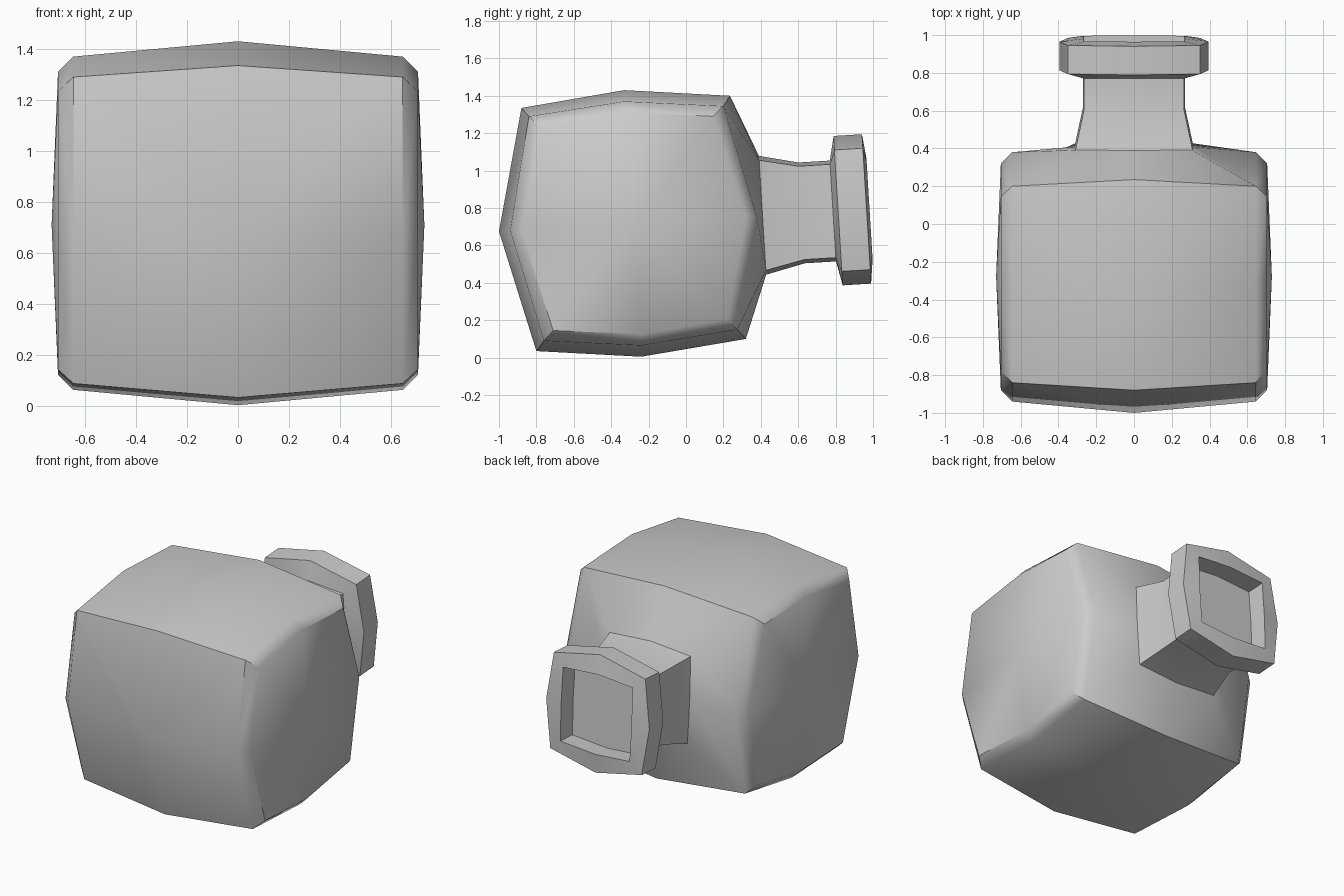
import bpy
import bmesh
import math

cube = bpy.data.objects.get("Cube")
if cube:
    bpy.data.objects.remove(cube, do_unlink=True)

grey = bpy.data.materials.new("plain_grey")
grey.use_nodes = True
GREY = (0.6, 0.6, 0.6, 1)
grey.diffuse_color = GREY
grey.node_tree.nodes["Principled BSDF"].inputs["Base Color"].default_value = GREY

TILT = math.radians(3.5)


def finish(bm, name):
    """Turn a bmesh into a softly shaded object with sharp creases."""
    bmesh.ops.recalc_face_normals(bm, faces=bm.faces)
    mesh = bpy.data.meshes.new(name)
    bm.to_mesh(mesh)
    bm.free()
    mesh.materials.append(grey)
    obj = bpy.data.objects.new(name, mesh)
    bpy.context.collection.objects.link(obj)
    bpy.ops.object.select_all(action="DESELECT")
    obj.select_set(True)
    bpy.context.view_layer.objects.active = obj
    bpy.ops.object.shade_smooth_by_angle(angle=math.radians(42))


def bulged_square(bm, u, corner_x, corner_v, mid_x, mid_v):
    """Eight-point ring across the tilted bottle axis, from top -x corner."""
    flat = [(-corner_x, corner_v), (0, mid_v), (corner_x, corner_v), (mid_x, 0),
            (corner_x, -corner_v), (0, -mid_v), (-corner_x, -corner_v), (-mid_x, 0)]
    s, c = math.sin(TILT), math.cos(TILT)
    return [bm.verts.new((x, u * c - v * s, 0.736 + u * s + v * c)) for x, v in flat]


def bridge(bm, a, b):
    for i in range(len(a)):
        j = (i + 1) % len(a)
        bm.faces.new((a[i], a[j], b[j], b[i]))


def fan(bm, ring, centre):
    tip = bm.verts.new(centre)
    for i in range(len(ring)):
        bm.faces.new((ring[i], ring[(i + 1) % len(ring)], tip))


NECK_BASE = (0.41, 0.31, 0.295, 0.315, 0.318)
NECK_TOP = (0.787, 0.265, 0.25, 0.27, 0.27)

# Body: side profiles (y, z) from front top, round the back, to front middle
centre_profile = [(-0.88, 1.335), (-0.33, 1.43), (0.235, 1.40), None,
                  (0.32, 0.10), (-0.24, 0.005), (-0.80, 0.035), (-1.0, 0.675)]
shoulder_profile = [(-0.84, 1.29), (-0.33, 1.37), (0.20, 1.345), (0.38, 0.75),
                    (0.275, 0.15), (-0.24, 0.065), (-0.76, 0.09), (-0.94, 0.68)]
panel_profile = [(-0.78, 1.235), (-0.30, 1.31), (0.145, 1.29), (0.32, 0.75),
                 (0.22, 0.205), (-0.24, 0.125), (-0.71, 0.145), (-0.88, 0.68)]
bm = bmesh.new()


def profile_ring(x, profile):
    return [p and bm.verts.new((x, *p)) for p in profile]


middle = profile_ring(0, centre_profile)
sides = {}
for side in (-1, 1):
    outer = profile_ring(side * 0.645, shoulder_profile)
    panel = profile_ring(side * 0.705, panel_profile)
    sides[side] = outer
    bridge(bm, outer, panel)
    fan(bm, panel, (side * 0.73, -0.28, 0.71))
    for i in range(8):
        j = (i + 1) % 8
        if 3 not in (i, j):
            bm.faces.new((middle[i], middle[j], outer[j], outer[i]))

# Shoulders run from the body's back edge in to the neck
l, r = sides[-1], sides[1]
back_edge = [l[2], middle[2], r[2], r[3], r[4], middle[4], l[4], l[3]]
bridge(bm, back_edge, bulged_square(bm, *NECK_BASE))
finish(bm, "bottle_body")

# Neck: flared at the base, then straight
bm = bmesh.new()
rings = [bulged_square(bm, *r) for r in
         (NECK_BASE, (0.62, *NECK_TOP[1:]), NECK_TOP)]
for a, b in zip(rings, rings[1:]):
    bridge(bm, a, b)
finish(bm, "bottle_neck")

# Lip: wide collar with a recessed mouth
bm = bmesh.new()
collar = (0.35, 0.325, 0.395, 0.40)
rings = [bulged_square(bm, *r) for r in
         (NECK_TOP, (0.815, *collar), (0.967, *collar),
          (0.983, *NECK_TOP[1:]), (0.85, *NECK_TOP[1:]))]
for a, b in zip(rings, rings[1:]):
    bridge(bm, a, b)
bm.faces.new(rings[-1])
finish(bm, "bottle_lip")
